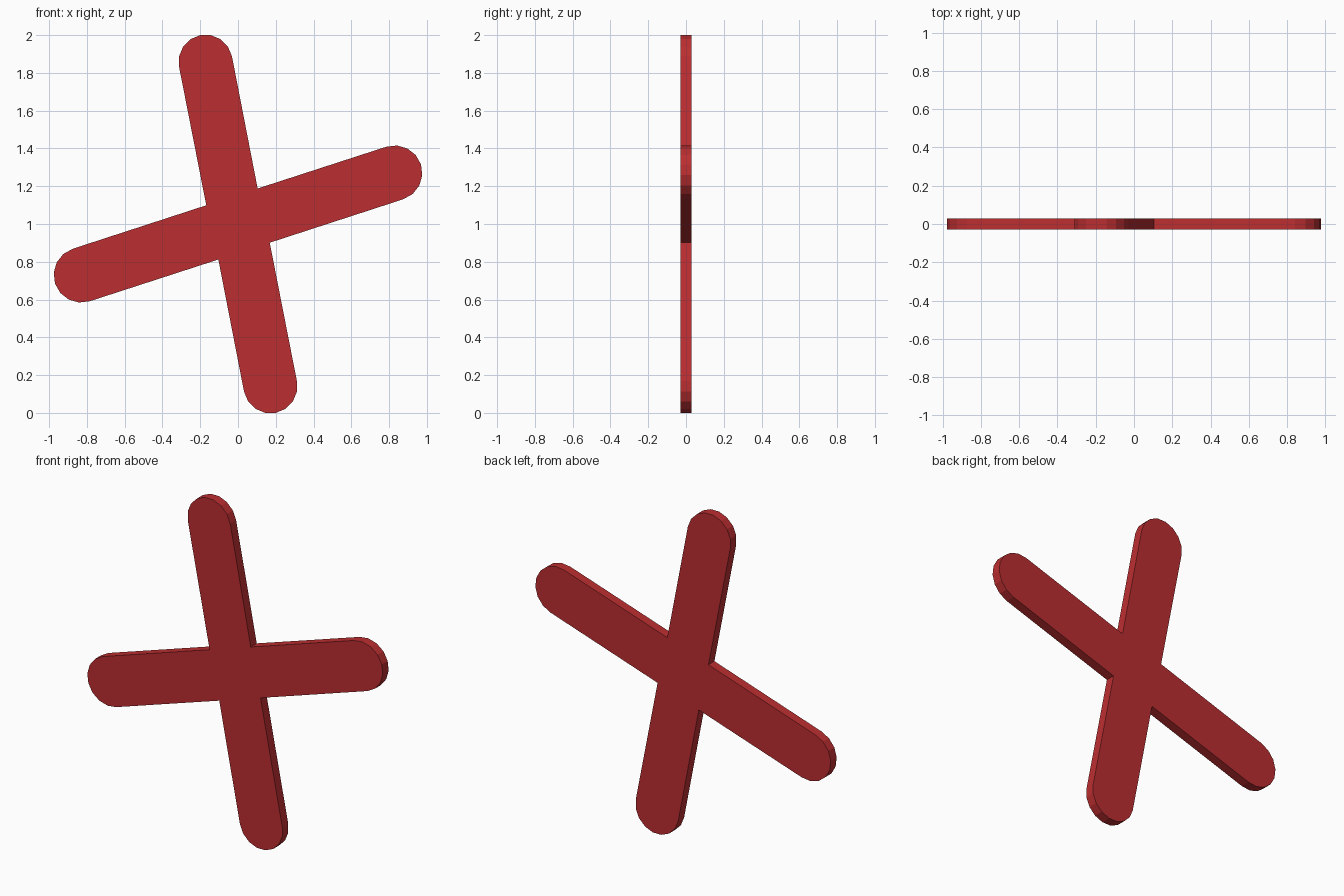
import bpy, bmesh, math

if "Cube" in bpy.data.objects:
    bpy.data.objects.remove(bpy.data.objects["Cube"])

HALF_THICK = 0.028
CENTRE_Z = 1.0


def cap(cx, cz, r, tilt, steps=8):
    """Half-round arm end, its flat side facing the cross centre."""
    return [(cx + r * math.cos(a), cz + r * math.sin(a))
            for a in (tilt - math.pi / 2 + math.pi * i / steps for i in range(steps + 1))]


# Half outline: right arm end, inner corner, upper arm end, inner corner
half = cap(0.830, 0.270, 0.146, math.radians(18))
half.append((0.104, 0.188))
half += cap(-0.172, 0.860, 0.1427, math.radians(101.25))
half.append((-0.168, 0.099))

# The other half is the same shape turned 180 degrees
outline = half + [(-x, -z) for x, z in half]

# Flat plate extruded through its thickness
bm = bmesh.new()
face = bm.faces.new([bm.verts.new((x, -HALF_THICK, z + CENTRE_Z)) for x, z in outline])
ext = bmesh.ops.extrude_face_region(bm, geom=[face], use_keep_orig=True)
bmesh.ops.translate(bm, vec=(0, 2 * HALF_THICK, 0),
                    verts=[g for g in ext["geom"] if isinstance(g, bmesh.types.BMVert)])
bmesh.ops.recalc_face_normals(bm, faces=bm.faces)
mesh = bpy.data.meshes.new("cross_plate")
bm.to_mesh(mesh)
bm.free()

# Red finish
red = bpy.data.materials.new("red")
red.diffuse_color = (0.5, 0.027, 0.03, 1)
red.use_nodes = True
red.node_tree.nodes["Principled BSDF"].inputs["Base Color"].default_value = red.diffuse_color
mesh.materials.append(red)

plate = bpy.data.objects.new("cross_plate", mesh)
bpy.context.collection.objects.link(plate)
